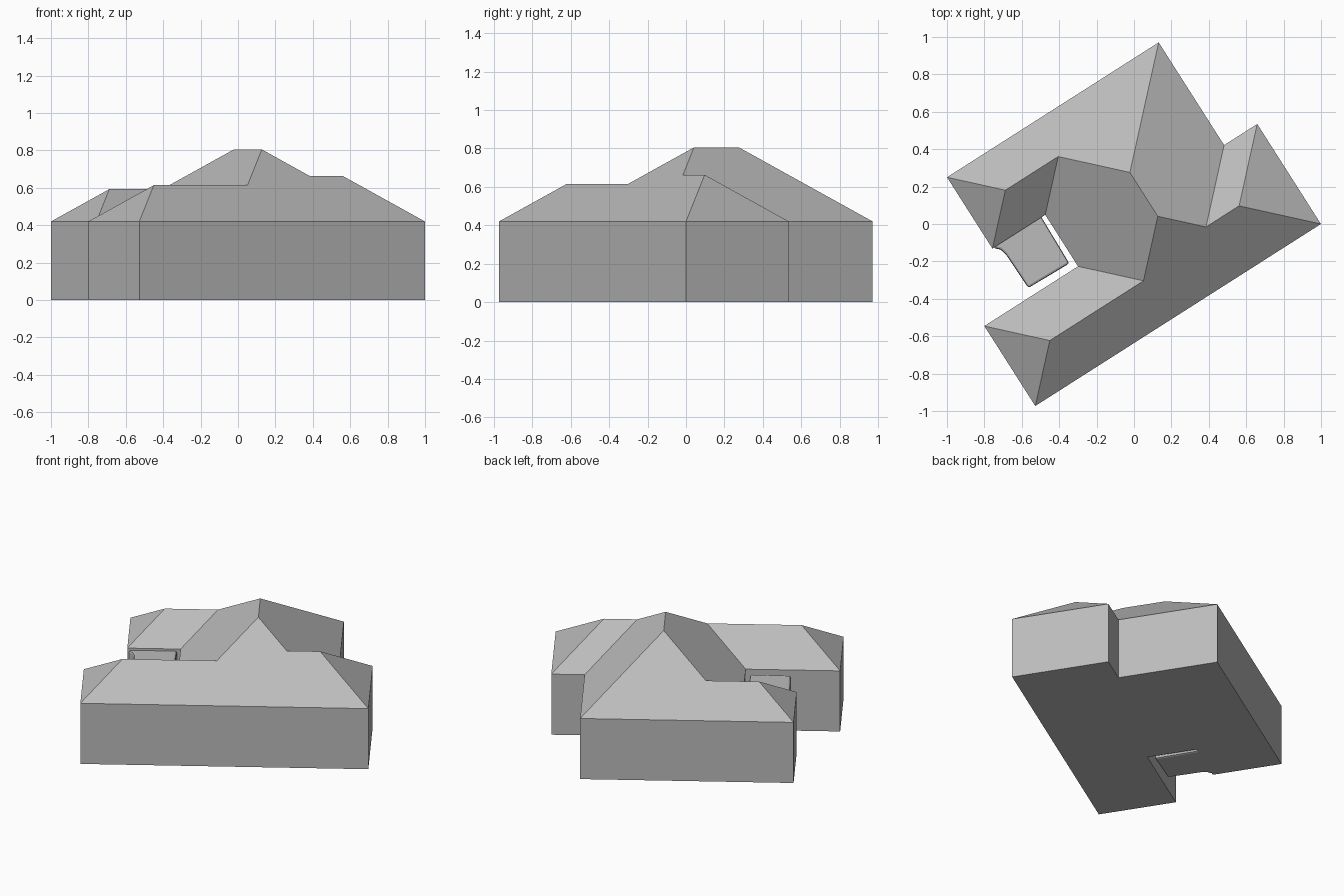
import bpy, bmesh
from math import radians

EAVE, PITCH = 0.42, 0.765
TURN = radians(32.5)

if "Cube" in bpy.data.objects:
    bpy.data.objects.remove(bpy.data.objects["Cube"], do_unlink=True)

grey = bpy.data.materials.new("plain grey")
grey.use_nodes = True
colour = (0.5, 0.5, 0.5, 1)
grey.diffuse_color = colour
grey.node_tree.nodes["Principled BSDF"].inputs["Base Color"].default_value = colour


def finish(name, bm):
    """Turn a bmesh into an object set at the angle of the house."""
    bmesh.ops.recalc_face_normals(bm, faces=bm.faces)
    mesh = bpy.data.meshes.new(name)
    bm.to_mesh(mesh)
    bm.free()
    mesh.materials.append(grey)
    ob = bpy.data.objects.new(name, mesh)
    ob.rotation_euler.z = TURN
    bpy.context.collection.objects.link(ob)
    return ob


def hip_block(name, x0, x1, y0, y1):
    """Walls with a hipped roof of constant pitch, as a closed convex solid."""
    half = min(x1 - x0, y1 - y0) / 2
    top = EAVE + half * PITCH
    corners = [(x0, y0), (x1, y0), (x1, y1), (x0, y1)]
    ridge = {(x0 + half, y0 + half, top), (x1 - half, y1 - half, top)}
    bm = bmesh.new()
    for x, y in corners:
        bm.verts.new((x, y, 0))
        bm.verts.new((x, y, EAVE))
    for p in ridge:
        bm.verts.new(p)
    bmesh.ops.convex_hull(bm, input=bm.verts)
    bmesh.ops.dissolve_limit(bm, angle_limit=0.01, verts=bm.verts, edges=bm.edges)
    return finish(name, bm)


def prism(name, outline, height):
    """Upright solid from a plan outline."""
    bm = bmesh.new()
    base = bm.faces.new([bm.verts.new((x, y, 0)) for x, y in outline])
    up = bmesh.ops.extrude_face_region(bm, geom=[base])["geom"]
    for v in up:
        if isinstance(v, bmesh.types.BMVert):
            v.co.z = height
    return finish(name, bm)


# Main block and its three wings
house = hip_block("house", -0.374, 0.633, -0.537, 0.748)
wings = [
    hip_block("front_wing", -0.968, 0.3, -0.537, -0.03),
    hip_block("east_wing", -0.2, 0.843, -0.537, 0.097),
    hip_block("back_wing", -0.709, 0.3, 0.296, 0.748),
]

# Merge the wings into one shell
for wing in wings:
    mod = house.modifiers.new(wing.name, "BOOLEAN")
    mod.operation = "UNION"
    mod.solver = "EXACT"
    mod.object = wing
bpy.context.view_layer.objects.active = house
house.select_set(True)
for wing in wings:
    bpy.ops.object.modifier_apply(modifier=wing.name)
for wing in wings:
    bpy.data.objects.remove(wing, do_unlink=True)

# Flat-roofed porch in the courtyard, flaring where it meets the back wing
porch = prism("porch", [
    (-0.66, 0.015), (-0.405, 0.008), (-0.395, 0.4), (-0.69, 0.4),
    (-0.7, 0.29), (-0.675, 0.27), (-0.665, 0.23),
], 0.405)
soft = porch.modifiers.new("soft_edges", "BEVEL")
soft.width = 0.012
soft.segments = 2
